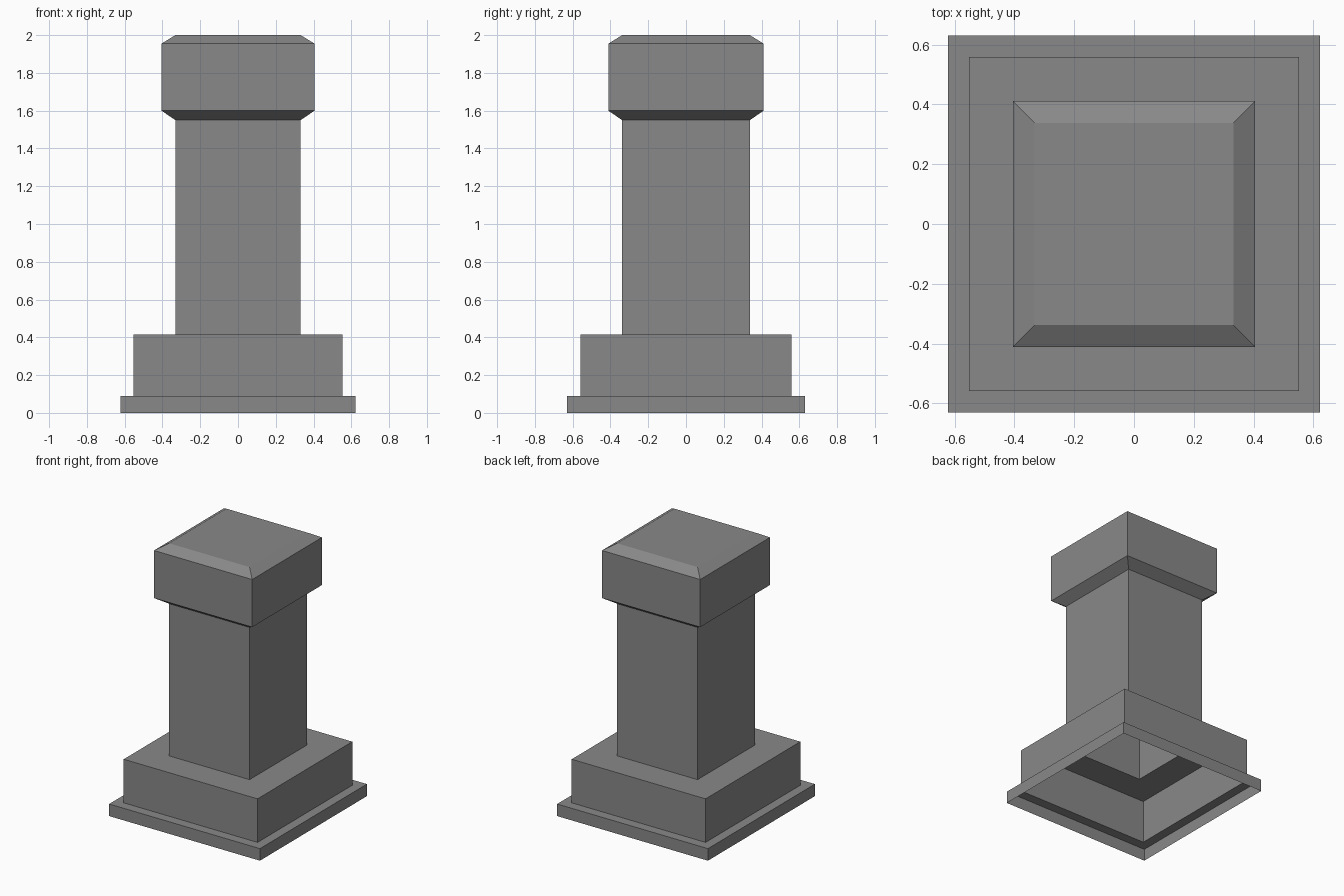
import bpy
import bmesh

cube = bpy.data.objects.get("Cube")
if cube:
    bpy.data.objects.remove(cube, do_unlink=True)

# Plain grey stone
stone = bpy.data.materials.new("grey_stone")
stone.use_nodes = True
grey = (0.25, 0.25, 0.25, 1)
stone.diffuse_color = grey
stone.node_tree.nodes["Principled BSDF"].inputs["Base Color"].default_value = grey

CORNERS = ((-1, -1), (1, -1), (1, 1), (-1, 1))


def square_shell(name, rings, closed_top=False):
    """Hollow shell through rectangles given as (half width, half depth, height)."""
    bm = bmesh.new()
    loops = [[bm.verts.new((sx * w, sy * d, z)) for sx, sy in CORNERS]
             for w, d, z in rings]
    for low, high in zip(loops, loops[1:]):
        for i in range(4):
            j = (i + 1) % 4
            bm.faces.new((low[i], low[j], high[j], high[i]))
    if closed_top:
        bm.faces.new(loops[-1])
    mesh = bpy.data.meshes.new(name)
    bm.to_mesh(mesh)
    bm.free()
    mesh.materials.append(stone)
    obj = bpy.data.objects.new(name, mesh)
    bpy.context.collection.objects.link(obj)
    return obj


# Half sizes of each section
foot = (0.622, 0.63)
block = (0.552, 0.558)
shaft = (0.332, 0.338)
head = (0.405, 0.411)

# Open-bottomed foot slab with its ledge
square_shell("foot_slab", [(*foot, 0), (*foot, 0.09), (*block, 0.09)])

# Base block with the shoulder around the shaft
square_shell("base_block", [(*block, 0.09), (*block, 0.415), (*shaft, 0.415)])

# Square shaft
square_shell("shaft", [(*shaft, 0.415), (*shaft, 1.55)])

# Bevelled cap
square_shell("cap", [(*shaft, 1.55), (*head, 1.6), (*head, 1.955), (*shaft, 2)],
             closed_top=True)
